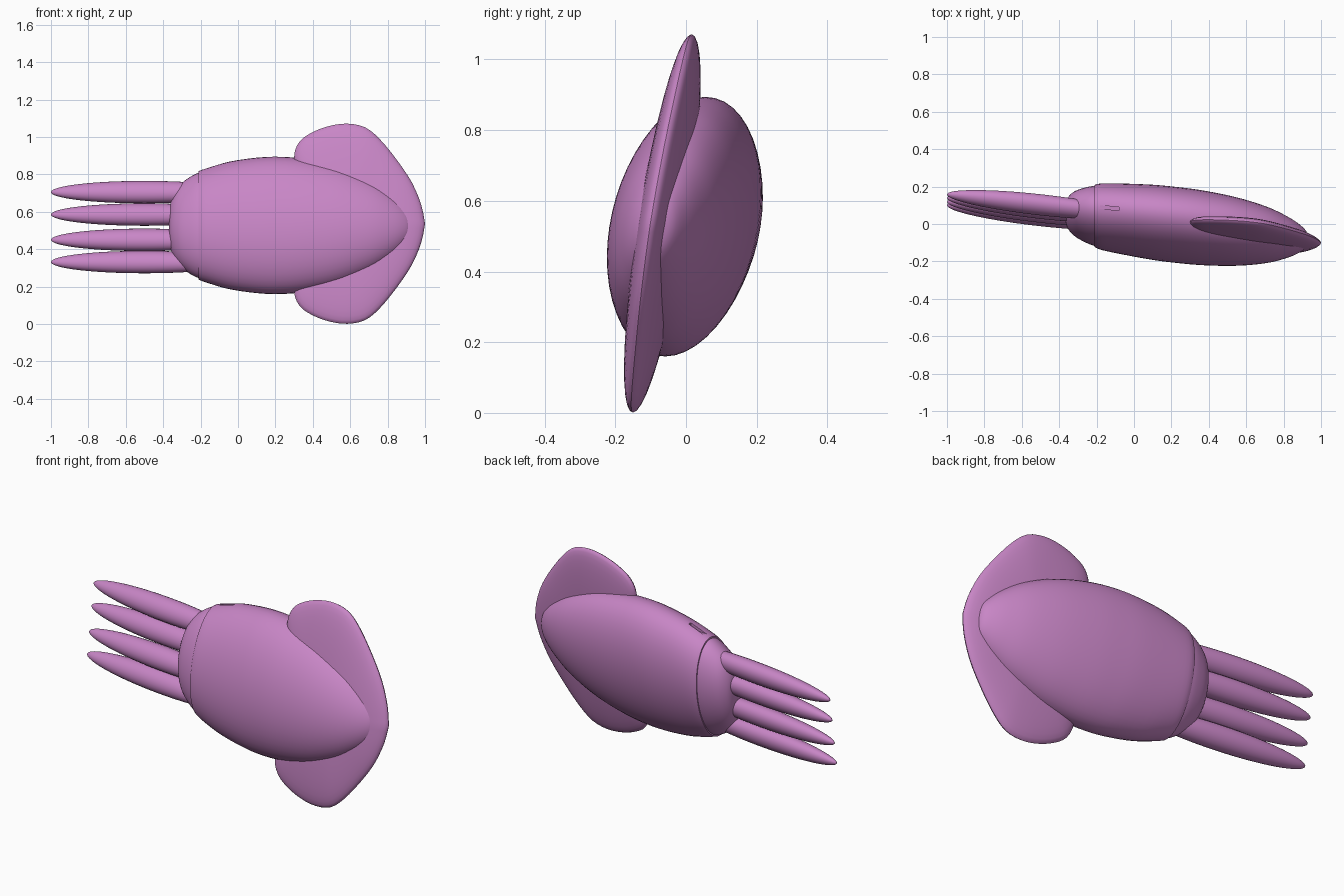
import bpy, bmesh, math

if "Cube" in bpy.data.objects:
    bpy.data.objects.remove(bpy.data.objects["Cube"])

violet = bpy.data.materials.new("violet skin")
violet.diffuse_color = (0.578, 0.238, 0.565, 1)
violet.use_nodes = True
violet.node_tree.nodes["Principled BSDF"].inputs["Base Color"].default_value = violet.diffuse_color


def place(x, y, z, yaw=0.11, y0=0.02, z0=0.527):
    """Lean the squid: local y is thickness, local z is width."""
    return (x, y0 + y - yaw * x + 0.155 * z, z0 + z)


def skin(name, rings, closed_ends=True):
    """Join equal-sized rings of points into one smooth object."""
    bm = bmesh.new()
    loops = [[bm.verts.new(p) for p in r] for r in rings]
    n = len(loops[0])
    for a, b in zip(loops, loops[1:]):
        for i in range(n):
            j = (i + 1) % n
            bm.faces.new((a[i], a[j], b[j], b[i]))
    bm.faces.new(loops[0][::-1])
    bm.faces.new(loops[-1])
    bmesh.ops.remove_doubles(bm, verts=bm.verts, dist=0.0001)
    bmesh.ops.recalc_face_normals(bm, faces=bm.faces)
    me = bpy.data.meshes.new(name)
    bm.to_mesh(me)
    bm.free()
    ob = bpy.data.objects.new(name, me)
    bpy.context.collection.objects.link(ob)
    me.materials.append(violet)
    bpy.ops.object.select_all(action='DESELECT')
    ob.select_set(True)
    bpy.context.view_layer.objects.active = ob
    bpy.ops.object.shade_smooth_by_angle(angle=math.radians(40))
    return ob


def smooth_path(pts, steps=4):
    """Catmull-Rom subdivision of a short profile."""
    out = []
    for i in range(len(pts) - 1):
        p = [pts[max(i - 1, 0)], pts[i], pts[i + 1], pts[min(i + 2, len(pts) - 1)]]
        for k in range(steps):
            t = k / steps
            out.append(tuple(
                0.5 * (2 * b + (c - a) * t + (2 * a - 5 * b + 4 * c - d) * t * t
                       + (3 * b - a - 3 * c + d) * t ** 3)
                for a, b, c, d in zip(*p)))
    return out + [pts[-1]]


def oval_body(name, profile, zc=0.0, n=48):
    """Profile entries: x, half thickness, half width."""
    return skin(name, [
        [place(x, b * math.cos(2 * math.pi * i / n), zc + a * math.sin(2 * math.pi * i / n))
         for i in range(n)] for x, b, a in profile])


# Mantle: blunt rim at the head, tapering to the fin
mantle = oval_body("mantle", smooth_path([
    (-0.21, 0.160, 0.290), (-0.17, 0.172, 0.305), (-0.05, 0.183, 0.340),
    (0.10, 0.193, 0.362), (0.22, 0.195, 0.367), (0.35, 0.193, 0.357),
    (0.50, 0.182, 0.328), (0.62, 0.165, 0.288), (0.73, 0.140, 0.236),
    (0.82, 0.107, 0.175), (0.88, 0.076, 0.122), (0.92, 0.043, 0.070),
    (0.935, 0.001, 0.001)]))

# Small slot on the upper ridge of the mantle
bpy.ops.mesh.primitive_cube_add(size=1, location=place(-0.14, 0, 0.33))
cutter = bpy.context.object
cutter.name = "slot_cutter"
cutter.scale = (0.12, 0.018, 0.06)
cutter.rotation_euler = (0, 0, -0.08)
cutter.data.materials.append(violet)
cutter.hide_render = True
cutter.hide_viewport = False
cutter.display_type = 'WIRE'
cut = mantle.modifiers.new("slot", 'BOOLEAN')
cut.operation = 'DIFFERENCE'
cut.object = cutter
bpy.context.view_layer.objects.active = mantle
bpy.ops.object.select_all(action='DESELECT')
mantle.select_set(True)
bpy.ops.object.modifier_apply(modifier="slot")
bpy.data.objects.remove(cutter)

# Head: rounded dome tucked into the mantle rim
oval_body("head", smooth_path([
    (x, a * 0.55, a) for x, a in (
        (-0.37, 0.001), (-0.366, 0.09), (-0.352, 0.15), (-0.32, 0.207),
        (-0.27, 0.250), (-0.21, 0.281), (-0.14, 0.285), (-0.05, 0.2), (0.0, 0.001))]))

# Arms: four long tapered ellipsoids
for k, zc in enumerate((0.178, 0.058, -0.077, -0.196)):
    prof = [(-0.5 - 0.5 * math.cos(math.pi * i / 32),
             max(0.0003, 0.056 * math.sin(math.pi * i / 32)),
             max(0.0003, 0.060 * math.sin(math.pi * i / 32))) for i in range(33)]
    oval_body(f"arm_{k + 1}", prof, zc, 24)

# Fin: mirrored outline puffed up into a flat rounded lens
half = smooth_path([
    (1.0, 0.0), (0.98, 0.10), (0.93, 0.22), (0.85, 0.34), (0.76, 0.45),
    (0.68, 0.515), (0.585, 0.535), (0.49, 0.523), (0.40, 0.49), (0.33, 0.44),
    (0.30, 0.355), (0.33, 0.20), (0.35, 0.0)], 3)
outline = half + [(x, -z) for x, z in half[-2:0:-1]]
cx, layers = 0.62, 24
rings = []
for k in range(layers + 1):
    ang = math.pi * k / layers
    s = max(0.001, math.sin(ang))
    rings.append([place(cx + (x - cx) * s, -0.062 * math.cos(ang), z * s,
                        yaw=0.08, y0=-0.021, z0=0.536) for x, z in outline])
skin("tail_fin", rings)
